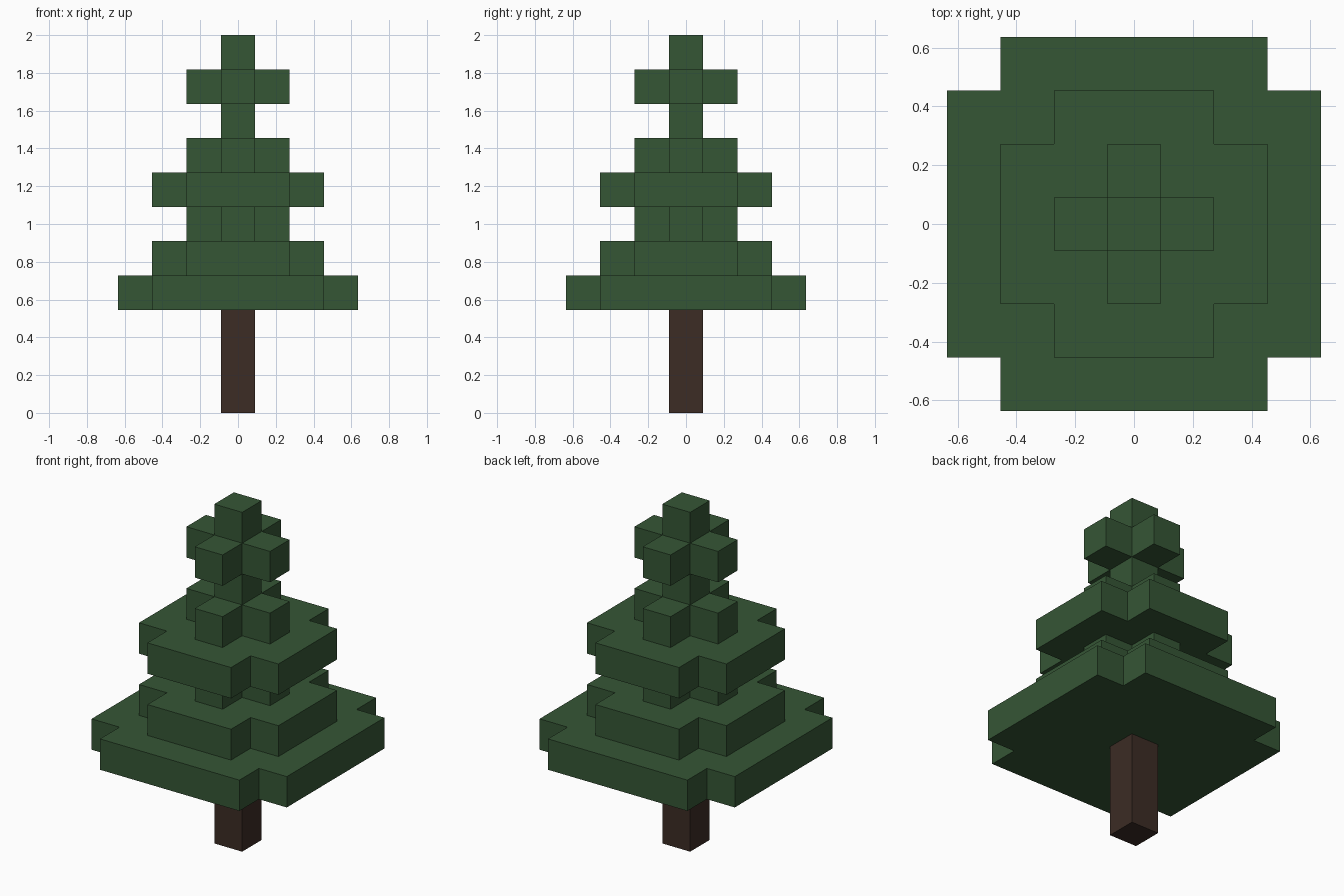
import bpy
import bmesh

cube = bpy.data.objects.get("Cube")
if cube:
    bpy.data.objects.remove(cube, do_unlink=True)

U = 2 / 11  # edge of one block


def make_material(name, color):
    mat = bpy.data.materials.new(name)
    mat.use_nodes = True
    mat.diffuse_color = color
    bsdf = mat.node_tree.nodes["Principled BSDF"]
    bsdf.inputs["Base Color"].default_value = color
    bsdf.inputs["Roughness"].default_value = 0.9
    return mat


def prism(name, outline, bottom, height, mat):
    """Extrude a flat outline upward; all sizes are in blocks."""
    bm = bmesh.new()
    base = bm.faces.new([bm.verts.new((x * U, y * U, bottom * U)) for x, y in outline])
    result = bmesh.ops.extrude_face_region(bm, geom=[base], use_keep_orig=True)
    top = [v for v in result["geom"] if isinstance(v, bmesh.types.BMVert)]
    bmesh.ops.translate(bm, verts=top, vec=(0, 0, height * U))
    bmesh.ops.recalc_face_normals(bm, faces=bm.faces)
    mesh = bpy.data.meshes.new(name)
    bm.to_mesh(mesh)
    bm.free()
    mesh.materials.append(mat)
    obj = bpy.data.objects.new(name, mesh)
    bpy.context.collection.objects.link(obj)
    return obj


def square(h):
    return [(-h, -h), (h, -h), (h, h), (-h, h)]


def notched_square(h):
    """Square with one block missing at every corner."""
    i = h - 1
    corner = [(h, -i), (h, i), (i, i)]
    points = []
    for _ in range(4):
        points += corner
        corner = [(-y, x) for x, y in corner]
    return points


bark = make_material("dark brown bark", (0.045, 0.025, 0.018, 1))
needles = make_material("dark green needles", (0.036, 0.093, 0.036, 1))

# Trunk
prism("trunk", square(0.5), 0, 3, bark)

# Foliage tiers, one block high, from the lowest to the tip
for level, half in enumerate([3.5, 2.5, 1.5, 2.5, 1.5, 0.5, 1.5, 0.5]):
    outline = notched_square(half) if half > 1 else square(half)
    prism(f"foliage_tier_{level + 1}", outline, 3 + level, 1, needles)
